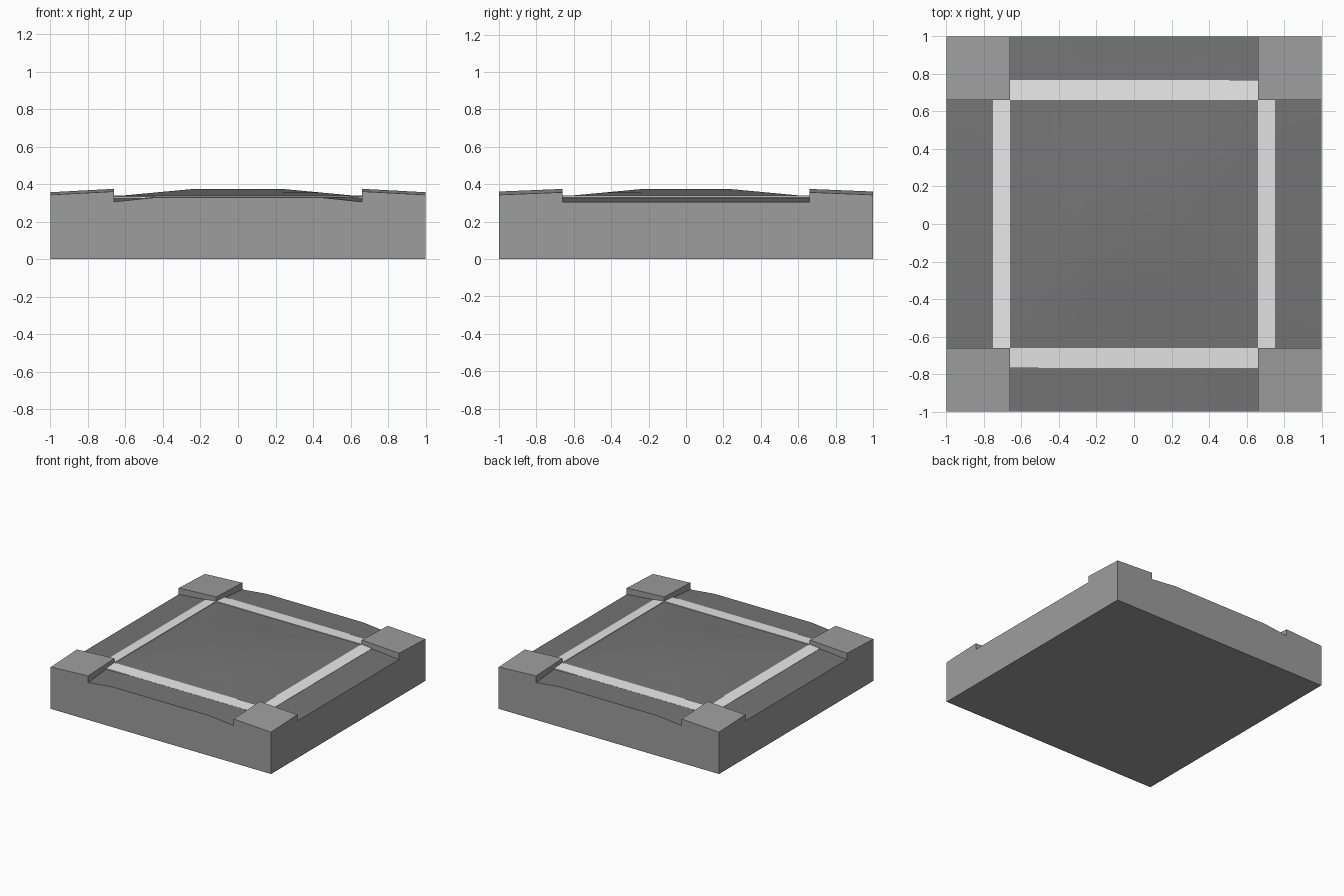
import bpy, bmesh, math

cube = bpy.data.objects.get("Cube")
if cube:
    bpy.data.objects.remove(cube)

HALF, LANE = 1.0, 0.66


def material(name, value):
    mat = bpy.data.materials.new(name)
    mat.use_nodes = True
    colour = (value, value, value, 1)
    mat.diffuse_color = colour
    node = next(n for n in mat.node_tree.nodes if n.type == 'BSDF_PRINCIPLED')
    node.inputs["Base Color"].default_value = colour
    node.inputs["Roughness"].default_value = 0.9
    return mat


concrete = material("concrete grey", 0.34)
asphalt = material("dark asphalt", 0.178)
paint = material("white line paint", 0.8)


def road_height(x, y):
    """Raised flat middle, falling away along four arms."""
    ax, ay = abs(x), abs(y)
    reach = max(ax, ay)
    if reach <= LANE:
        return 0.375 - 0.093 * max(0, reach - 0.23)
    if ay > LANE:
        # front and back arms are crowned across their width
        end = 0.329 if ax < 0.5 else 0.306
        return 0.335 + (end - 0.335) * (ay - LANE) / (HALF - LANE)
    return 0.335 - 0.03 * (ax - LANE) / (HALF - LANE)


def finish(bm, name, mats):
    bmesh.ops.recalc_face_normals(bm, faces=bm.faces)
    mesh = bpy.data.meshes.new(name)
    for mat in mats:
        mesh.materials.append(mat)
    obj = bpy.data.objects.new(name, mesh)
    bpy.context.collection.objects.link(obj)
    bm.to_mesh(mesh)
    bm.free()
    return obj


def slab(name, x0, x1, y0, y1, bottom, top, mat):
    """Six-sided block whose lower and upper heights are functions of x, y."""
    bm = bmesh.new()
    plan = [(x0, y0), (x1, y0), (x1, y1), (x0, y1)]
    low = [bm.verts.new((x, y, bottom(x, y))) for x, y in plan]
    high = [bm.verts.new((x, y, top(x, y))) for x, y in plan]
    bm.faces.new(low)
    bm.faces.new(high)
    for i in range(4):
        j = (i + 1) % 4
        bm.faces.new((low[i], low[j], high[j], high[i]))
    return finish(bm, name, [mat])


# Base block with the road surface as its top
stations = [-HALF, -LANE, -0.44, -0.23, 0.23, 0.44, LANE, HALF]
bm = bmesh.new()
grid = [[bm.verts.new((x, y, road_height(x, y))) for y in stations] for x in stations]
for i in range(len(stations) - 1):
    for j in range(len(stations) - 1):
        face = bm.faces.new((grid[i][j], grid[i + 1][j], grid[i + 1][j + 1], grid[i][j + 1]))
        face.material_index = 1
rim = [e for e in bm.edges if e.is_boundary]
walls = bmesh.ops.extrude_edge_only(bm, edges=rim)["geom"]
for item in walls:
    if isinstance(item, bmesh.types.BMVert):
        item.co.z = 0
    elif isinstance(item, bmesh.types.BMFace):
        item.material_index = 0
open_edges = [e for e in bm.edges if e.is_boundary]
for face in bmesh.ops.contextual_create(bm, geom=open_edges)["faces"]:
    face.material_index = 0
for face in bm.faces:
    if all(abs(v.co.z) < 0.001 for v in face.verts) or face.calc_center_median().z < 0.25:
        face.material_index = 0
base = finish(bm, "road_base", [concrete, asphalt])
bpy.context.view_layer.objects.active = base
base.select_set(True)
bpy.ops.object.shade_smooth_by_angle(angle=math.radians(30))
base.select_set(False)


# Four pavement corners, sloping down towards the outside
def pavement_height(x, y):
    drop_x = 0.018 if abs(x) > 0.9 else 0
    drop_y = 0.014 if abs(y) > 0.9 else 0
    return 0.375 - drop_x - drop_y


for sx, side in ((-1, "right"), (1, "left")):
    for sy, end in ((-1, "front"), (1, "back")):
        slab(f"pavement_{end}_{side}", sx * LANE, sx * HALF, sy * LANE, sy * HALF,
             road_height, pavement_height, concrete)


# Painted lines across the mouth of each arm
def line_top(x, y):
    return 0.34 if max(abs(x), abs(y)) <= LANE else (0.334 if abs(y) > LANE else 0.329)


def line_bottom(x, y):
    return line_top(x, y) - 0.009


for s, end, side in ((-1, "front", "right"), (1, "back", "left")):
    slab(f"stop_line_{end}", -LANE, LANE, s * LANE, s * 0.767, line_bottom, line_top, paint)
    slab(f"stop_line_{side}", s * LANE, s * 0.753, -LANE, LANE, line_bottom, line_top, paint)
